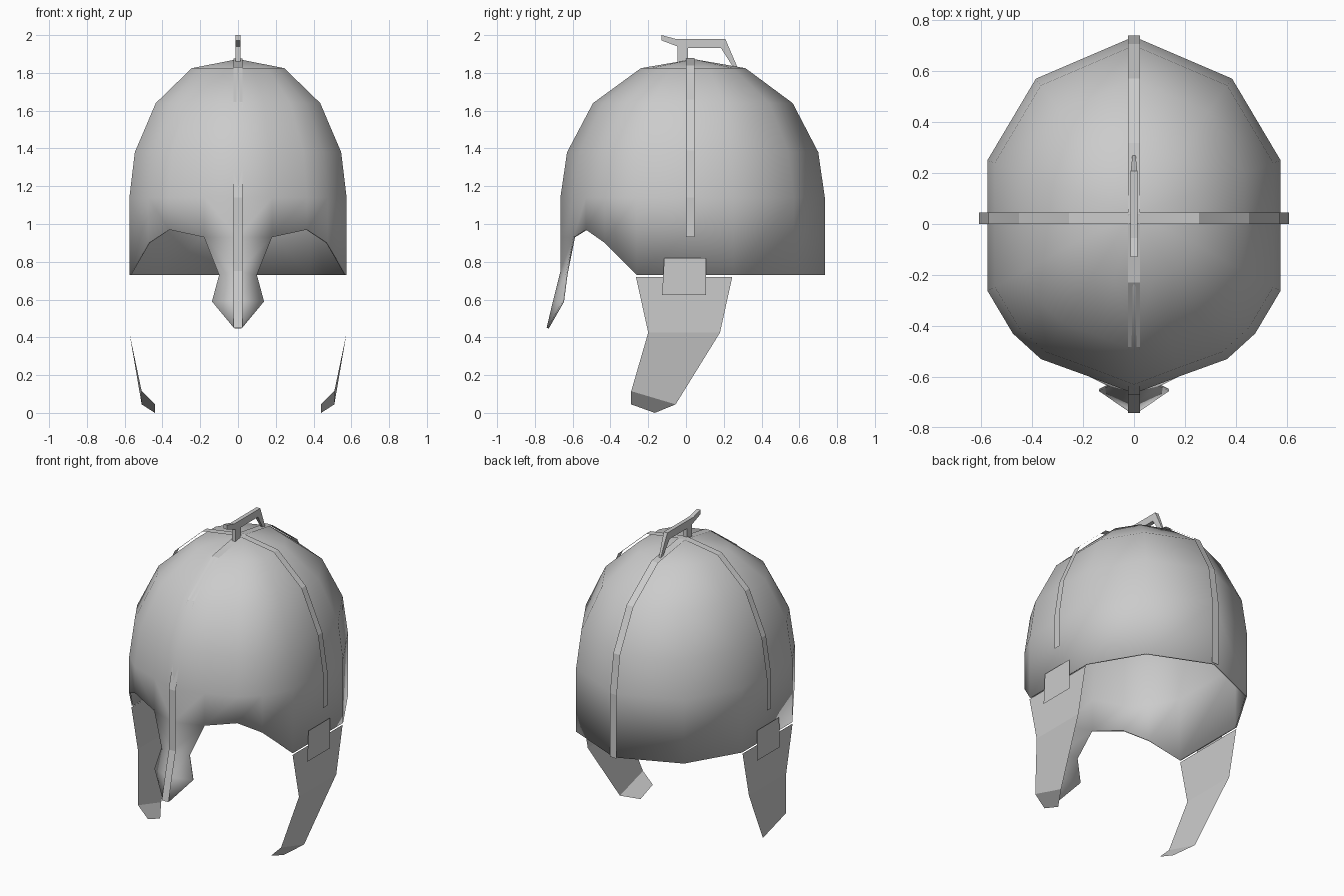
import bpy

if "Cube" in bpy.data.objects:
    bpy.data.objects.remove(bpy.data.objects["Cube"])


def make(name, verts, faces, smooth=False, mirror=False, thick=0.0):
    me = bpy.data.meshes.new(name)
    me.from_pydata(verts, [], faces)
    me.validate()
    ob = bpy.data.objects.new(name, me)
    bpy.context.collection.objects.link(ob)
    if smooth:
        for p in me.polygons:
            p.use_smooth = True
    if mirror:
        m = ob.modifiers.new("mirror", 'MIRROR')
        m.use_clip = True
        m.merge_threshold = 0.0005
    if thick:
        s = ob.modifiers.new("thickness", 'SOLIDIFY')
        s.thickness = thick
        s.offset = -1
    return ob


# --- Dome: right half as columns from front to back, mirrored ---
CY = 0.04
cols = [(0, -0.665, 0.93), (0.18, -0.597, 0.93), (0.365, -0.53, 0.97),
        (0.475, -0.43, 0.90), (0.575, -0.262, 0.73), (0.575, 0.25, 0.73),
        (0.385, 0.57, 0.73), (0, 0.735, 0.73)]            # x, y, brim z
rings = [(1.14, 1, 1), (1.38, 0.95, 0.95), (1.64, 0.757, 0.755), (1.825, 0.426, 0.395)]
verts = list(cols)
for z, sx, sy in rings:
    verts += [(x * sx, CY + (y - CY) * sy, z) for x, y, _ in cols]
n = len(cols)
faces = []
for r in range(len(rings)):
    for c in range(n - 1):
        a = r * n + c
        faces.append((a, a + 1, a + n + 1, a + n))
apex = len(verts)
verts.append((0, CY, 1.873))
top = len(rings) * n
faces += [(top + c, top + c + 1, apex) for c in range(n - 1)]

# nose guard continues the two front columns downward
b = len(verts)
verts += [(0, -0.665, 0.75), (0.10, -0.637, 0.73),
          (0, -0.705, 0.59), (0.138, -0.655, 0.59),
          (0, -0.738, 0.45), (0.022, -0.735, 0.45)]
faces += [(b, b + 1, 1, 0), (b + 2, b + 3, b + 1, b), (b + 4, b + 5, b + 3, b + 2)]
make("helmet_dome", verts, faces, smooth=True, mirror=True, thick=0.01)


# --- Flat reinforcing ribbons over the dome ---
def ribbon(name, path, lo, hi, along_x, mirror=False):
    vs = []
    for u, z in path:
        for w in (lo, hi):
            vs.append((u, w, z) if along_x else (w, u, z))
    fs = [(2 * i, 2 * i + 1, 2 * i + 3, 2 * i + 2) for i in range(len(path) - 1)]
    make(name, vs, fs, mirror=mirror)


ribbon("front_ribbon", [(0.04, 1.876), (-0.23, 1.83), (-0.482, 1.645), (-0.613, 1.38),
                        (-0.67, 1.14), (-0.67, 0.75), (-0.71, 0.59), (-0.742, 0.45)],
       -0.024, 0.024, False)
ribbon("back_ribbon", [(0.04, 1.876), (0.318, 1.832), (0.57, 1.645), (0.706, 1.385),
                       (0.74, 1.14), (0.74, 0.73)], -0.024, 0.024, False)
ribbon("side_ribbon", [(0, 1.878), (0.255, 1.84), (0.452, 1.66), (0.57, 1.39),
                       (0.608, 1.14), (0.608, 0.93)], 0.0, 0.045, True, mirror=True)

# --- Cheek guards: thin sheets curling inward at the bottom ---
cheek = [(0.575, -0.265, 0.72), (0.575, 0.245, 0.72),
         (0.575, -0.2, 0.425), (0.575, 0.18, 0.425),
         (0.51, -0.29, 0.115), (0.51, -0.055, 0.045),
         (0.44, -0.29, 0.045), (0.44, -0.165, 0.0)]
make("cheek_guard", cheek, [(0, 1, 3, 2), (2, 3, 5, 4), (4, 5, 7, 6)], mirror=True)

# --- Hinge plates joining cheek guards to the dome ---
make("hinge_plate", [(0.583, -0.115, 0.82), (0.583, 0.107, 0.82),
                     (0.583, 0.107, 0.625), (0.583, -0.127, 0.625)],
     [(0, 3, 2, 1)], mirror=True)

# --- Crest holder: side profile extruded across x, tapered at the rear ---
prof = [(-0.13, 2.0), (-0.13, 1.972), (-0.045, 1.94), (-0.045, 1.855), (0.01, 1.86),
        (0.01, 1.932), (0.185, 1.932), (0.25, 1.83), (0.272, 1.83), (0.208, 1.98),
        (-0.055, 1.98)]
vs = []
for s in (-1, 1):
    vs += [(s * (0.006 if y > 0.22 else 0.013), y, z) for y, z in prof]
k = len(prof)
fs = [(i, (i + 1) % k, k + (i + 1) % k, k + i) for i in range(k)]
strips = [(0, 1, 2, 10), (2, 3, 4, 5), (2, 5, 10), (5, 6, 9, 10), (6, 7, 8, 9)]
for f in strips:
    fs += [tuple(reversed(f)), tuple(i + k for i in f)]
crest = make("crest_holder", vs, fs)

# consistent outward normals on the closed crest
import bmesh
bm = bmesh.new()
bm.from_mesh(crest.data)
bmesh.ops.recalc_face_normals(bm, faces=bm.faces)
bm.to_mesh(crest.data)
bm.free()
